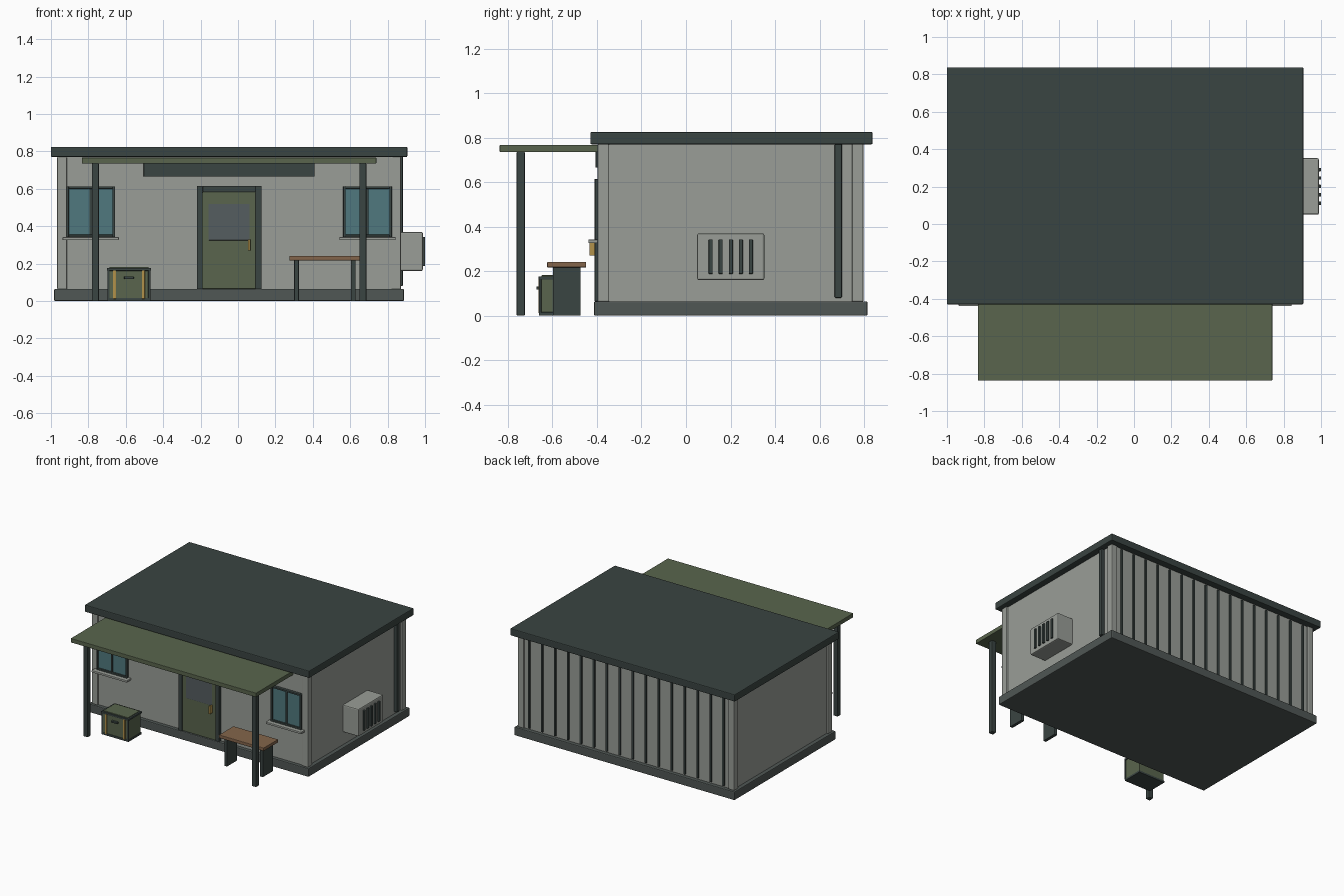
import bpy

if "Cube" in bpy.data.objects:
    bpy.data.objects.remove(bpy.data.objects["Cube"])

C = -0.0475          # x of the building's mirror plane
WALL_Y = -0.387      # front wall face


def material(name, r, g, b):
    m = bpy.data.materials.new(name)
    m.diffuse_color = (r, g, b, 1)
    m.use_nodes = True
    m.node_tree.nodes["Principled BSDF"].inputs["Base Color"].default_value = m.diffuse_color
    return m


WALL = material("wall_paint", 0.32, 0.34, 0.31)
DARK = material("dark_metal", 0.042, 0.058, 0.054)
PLINTH = material("plinth_grey", 0.08, 0.095, 0.09)
GREEN = material("olive_green", 0.10, 0.13, 0.075)
GLASS = material("window_glass", 0.08, 0.19, 0.21)
DOOR_GLASS = material("door_glass", 0.09, 0.11, 0.115)
WOOD = material("wood", 0.23, 0.13, 0.07)
BRASS = material("brass", 0.45, 0.29, 0.07)


def box(name, x, y, z, mat, bevel=0.003):
    """Bevelled box from (min, max) ranges."""
    bpy.ops.mesh.primitive_cube_add(
        size=1, location=[(a + b) / 2 for a, b in (x, y, z)])
    o = bpy.context.object
    o.name = name
    o.scale = [b - a for a, b in (x, y, z)]
    bpy.ops.object.transform_apply(location=False, rotation=False, scale=True)
    o.data.materials.append(mat)
    if bevel:
        m = o.modifiers.new("bevel", 'BEVEL')
        m.width = bevel
        m.segments = 2
    return o


def around(c, half):
    return (c - half, c + half)


def frame(name, x, z, y, t, mat):
    """Four bars around an opening in the front wall."""
    box(name + "_left", (x[0], x[0] + t), y, z, mat, 0.002)
    box(name + "_right", (x[1] - t, x[1]), y, z, mat, 0.002)
    box(name + "_top", (x[0] + t, x[1] - t), y, (z[1] - t, z[1]), mat, 0.002)
    if not name.startswith("door"):
        box(name + "_bottom", (x[0] + t, x[1] - t), y, (z[0], z[0] + t), mat, 0.002)


# Shell
box("plinth", around(C, 0.935), (-0.413, 0.815), (0, 0.065), PLINTH, 0.006)
box("walls", around(C, 0.905), (WALL_Y, 0.787), (0.06, 0.775), WALL, 0)
box("roof", around(C, 0.953), (-0.43, 0.838), (0.77, 0.825), DARK, 0.006)
for sx, side in ((-1, "left"), (1, "right")):
    for y, end in ((-0.371, "front"), (0.771, "back")):
        box(f"corner_post_{end}_{side}", around(C + sx * 0.893, 0.026),
            around(y, 0.026), (0.062, 0.772), WALL, 0.006)

# Back cladding ribs
for i in range(16):
    box(f"back_rib_{i}", around(C + (i - 7.5) * 0.11, 0.008),
        (0.78, 0.797), (0.075, 0.76), DARK, 0.002)

# Canopy and its posts
box("canopy", around(C, 0.787), (-0.837, -0.385), (0.735, 0.767), GREEN, 0.003)
for sx, side in ((-1, "left"), (1, "right")):
    box(f"canopy_post_{side}", around(C + sx * 0.715, 0.0185),
        around(-0.742, 0.0185), (0, 0.737), DARK, 0.005)

# Blank sign board
box("sign_board", around(C, 0.457), (-0.406, -0.38), (0.665, 0.745), DARK)

# Door
frame("door_frame", around(C, 0.173), (0.065, 0.615), (-0.41, -0.38), 0.032, DARK)
box("door", around(C, 0.142), (-0.402, -0.38), (0.065, 0.584), GREEN)
box("door_window", around(C, 0.11), (-0.406, -0.39), (0.325, 0.52), DOOR_GLASS, 0.002)
box("door_handle", around(0.06, 0.006), (-0.434, -0.4), (0.27, 0.33), BRASS, 0.002)

# Windows with sills
for sx, side in ((-1, "left"), (1, "right")):
    cx = C + sx * 0.74
    frame(f"window_frame_{side}", around(cx, 0.13), (0.342, 0.613),
          (-0.409, -0.38), 0.013, DARK)
    box(f"window_glass_{side}", around(cx, 0.12), (-0.397, -0.38), (0.35, 0.605), GLASS, 0)
    box(f"window_mullion_{side}", around(cx, 0.006), (-0.406, -0.39), (0.35, 0.605), DARK, 0.001)
    box(f"window_sill_{side}", around(cx, 0.15), (-0.438, -0.38), (0.326, 0.342), WALL)

# Downpipe and vent unit on the right wall
box("downpipe", (0.852, 0.882), (0.668, 0.7), (0.08, 0.772), DARK, 0.005)
box("vent_unit", (0.85, 0.988), (0.05, 0.352), (0.16, 0.37), WALL, 0.008)
for i in range(5):
    box(f"vent_slot_{i}", (0.98, 1.0), around(0.201 + (i - 2) * 0.045, 0.009),
        (0.188, 0.342), DARK, 0.002)

# Bench
BX = 0.465
box("bench_top", around(BX, 0.19), (-0.624, -0.448), (0.217, 0.242), WOOD, 0.004)
for sx, side in ((-1, "left"), (1, "right")):
    box(f"bench_leg_{side}", around(BX + sx * 0.152, 0.0125),
        (-0.598, -0.474), (0, 0.22), DARK)

# Storage crate
KX = -0.583
box("crate_body", around(KX, 0.112), (-0.656, -0.504), (0.006, 0.168), GREEN, 0.004)
box("crate_base_rim", around(KX, 0.115), (-0.66, -0.5), (0, 0.016), DARK)
box("crate_lid_rim", around(KX, 0.118), (-0.662, -0.498), (0.162, 0.177), DARK)
box("crate_lid", around(KX, 0.105), (-0.65, -0.51), (0.165, 0.182), GREEN)
box("crate_handle", around(KX, 0.026), (-0.672, -0.65), (0.118, 0.131), DARK)
for sx, side in ((-1, "left"), (1, "right")):
    box(f"crate_strap_{side}", around(KX + sx * 0.077, 0.008),
        (-0.662, -0.64), (0.012, 0.165), BRASS, 0.002)
    box(f"crate_edge_{side}", around(KX + sx * 0.109, 0.006),
        (-0.66, -0.65), (0.01, 0.165), DARK, 0.002)
